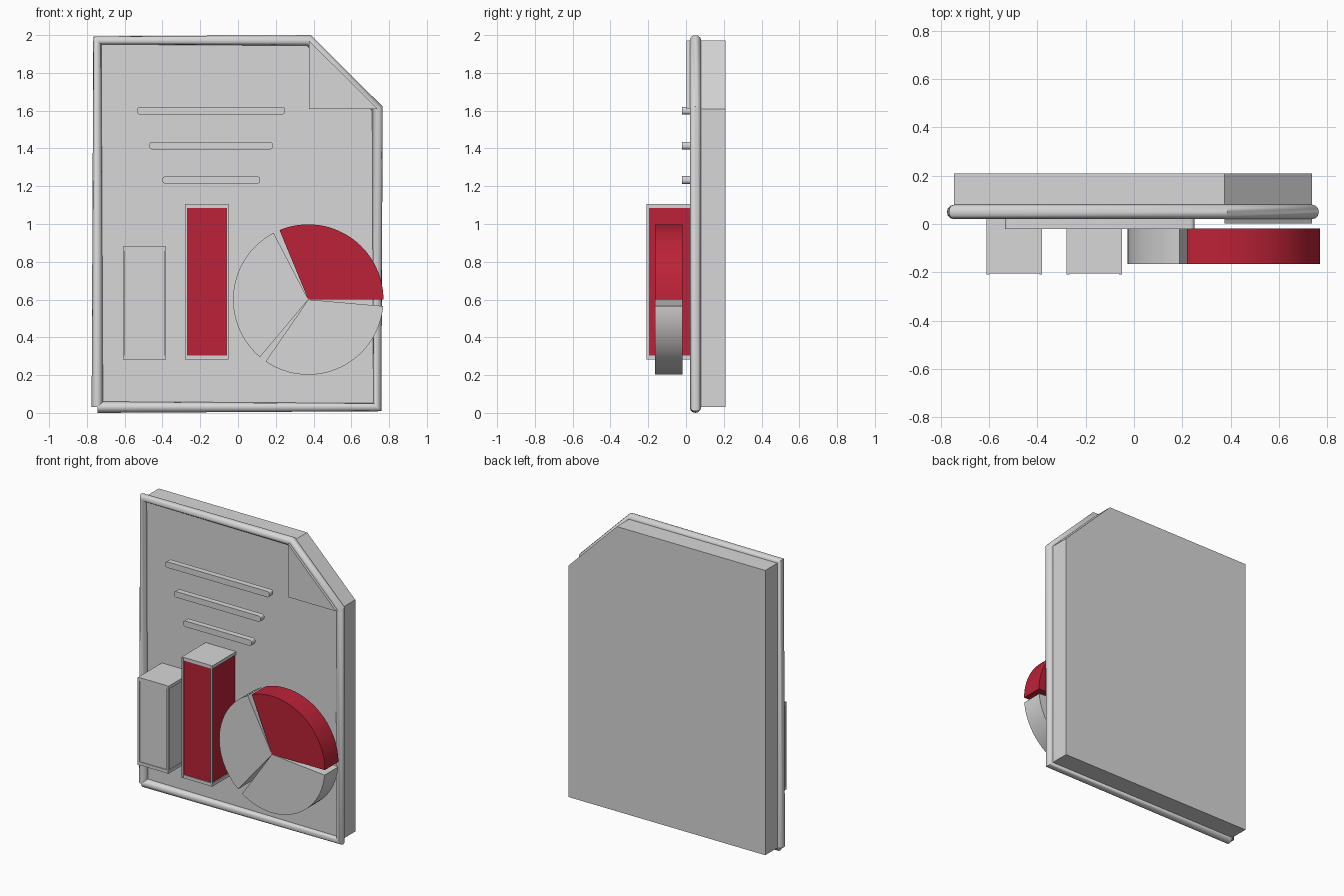
import bpy, bmesh, math

if "Cube" in bpy.data.objects:
    bpy.data.objects.remove(bpy.data.objects["Cube"])


def material(name, rgb):
    m = bpy.data.materials.new(name)
    m.diffuse_color = (*rgb, 1)
    m.use_nodes = True
    m.node_tree.nodes["Principled BSDF"].inputs["Base Color"].default_value = m.diffuse_color
    return m


GREY = material("light grey", (0.68, 0.68, 0.69))
RED = material("deep red", (0.50, 0.016, 0.038))


def prism(name, outline, y0, y1, mat):
    """Extrude an x/z outline from y0 (front) to y1 (back)."""
    bm = bmesh.new()
    face = bm.faces.new([bm.verts.new((x, y0, z)) for x, z in outline])
    ext = bmesh.ops.extrude_face_region(bm, geom=[face])
    for v in ext["geom"]:
        if isinstance(v, bmesh.types.BMVert):
            v.co.y = y1
    bmesh.ops.recalc_face_normals(bm, faces=bm.faces)
    me = bpy.data.meshes.new(name)
    bm.to_mesh(me)
    bm.free()
    me.materials.append(mat)
    ob = bpy.data.objects.new(name, me)
    bpy.context.collection.objects.link(ob)
    return ob


def box(name, x0, x1, y0, y1, z0, z1, mat):
    return prism(name, [(x0, z0), (x1, z0), (x1, z1), (x0, z1)], y0, y1, mat)


def smooth(ob):
    bpy.ops.object.select_all(action='DESELECT')
    ob.select_set(True)
    bpy.context.view_layer.objects.active = ob
    bpy.ops.object.shade_smooth_by_angle(angle=math.radians(35))


# Page slab with a cut corner
page = [(-0.745, 0.03), (-0.745, 1.972), (0.375, 1.972), (0.738, 1.61), (0.738, 0.03)]
prism("page", page, 0.05, 0.21, GREY)

# Folded corner
prism("folded_corner", [(0.375, 1.61), (0.738, 1.61), (0.375, 1.972)], 0.003, 0.055, GREY)

# Round rim swept along the page edge, open at the lower left corner
cu = bpy.data.curves.new("page_rim", 'CURVE')
cu.dimensions = '3D'
cu.bevel_depth = 0.03
cu.bevel_resolution = 4
cu.use_fill_caps = True
sp = cu.splines.new('POLY')
path = page + [page[0]]
sp.points.add(len(path) - 1)
for p, (x, z) in zip(sp.points, path):
    p.co = (x, 0.05, z, 1)
rim = bpy.data.objects.new("page_rim", cu)
bpy.context.collection.objects.link(rim)
cu.materials.append(GREY)
bpy.context.view_layer.objects.active = rim
rim.select_set(True)
bpy.ops.object.convert(target='MESH')
smooth(bpy.context.object)

# Text lines with rounded ends
for i, (x0, x1, z) in enumerate([(-0.535, 0.25, 1.6), (-0.47, 0.185, 1.415), (-0.40, 0.117, 1.233)]):
    r = 0.016
    pts = []
    for cx, cz, a0 in [(x1 - r, z + 0.02 - r, 0), (x0 + r, z + 0.02 - r, 90),
                       (x0 + r, z - 0.02 + r, 180), (x1 - r, z - 0.02 + r, 270)]:
        for k in range(5):
            a = math.radians(a0 + k * 22.5)
            pts.append((cx + r * math.cos(a), cz + r * math.sin(a)))
    smooth(prism(f"text_line_{i + 1}", pts, -0.02, 0.02, GREY))

# Bar chart: coloured core, end caps and front edge strips
for name, x0, x1, z1, mat in [("short_bar", -0.61, -0.38, 0.88, GREY),
                              ("tall_bar", -0.28, -0.05, 1.107, RED)]:
    z0, t = 0.283, 0.022
    box(name + "_core", x0 + 0.006, x1 - 0.006, -0.2, 0.05, z0 + t, z1 - t, mat)
    box(name + "_top_cap", x0, x1, -0.205, 0.05, z1 - t, z1, GREY)
    box(name + "_bottom_cap", x0, x1, -0.205, 0.05, z0, z0 + t, GREY)
    box(name + "_left_edge", x0, x0 + 0.012, -0.21, -0.196, z0, z1, GREY)
    box(name + "_right_edge", x1 - 0.012, x1, -0.21, -0.196, z0, z1, GREY)

# Pie chart: three wedges separated by narrow gaps
for name, a0, a1, mat in [("pie_wedge_red", 0, 112.5, RED),
                          ("pie_wedge_left", 117.5, 230, GREY),
                          ("pie_wedge_bottom", 235.5, 355, GREY)]:
    pts = [(0.372, 0.6)]
    for k in range(33):
        a = math.radians(a0 + (a1 - a0) * k / 32)
        pts.append((0.372 + 0.398 * math.cos(a), 0.6 + 0.398 * math.sin(a)))
    smooth(prism(name, pts, -0.165, -0.018, mat))
